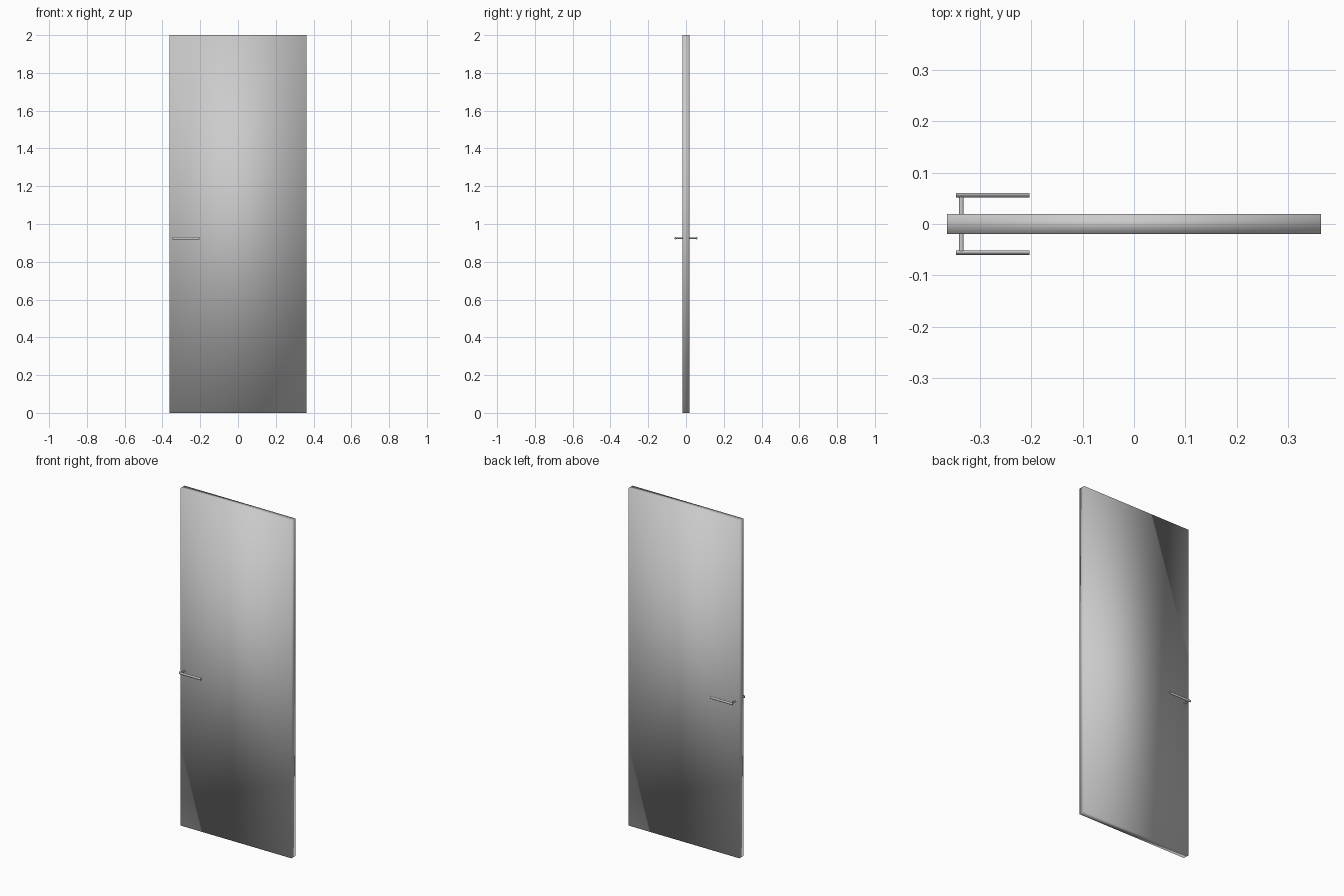
import bpy
from mathutils import Vector

if "Cube" in bpy.data.objects:
    bpy.data.objects.remove(bpy.data.objects["Cube"])


def smooth():
    bpy.ops.object.shade_smooth()


def box(name, size, loc):
    bpy.ops.mesh.primitive_cube_add(size=1, location=loc)
    ob = bpy.context.object
    ob.name = name
    ob.scale = size
    bpy.ops.object.transform_apply(location=False, rotation=False, scale=True)
    smooth()
    return ob


def rod(name, a, b, radius, squash=(1, 1, 1)):
    a, b = Vector(a), Vector(b)
    d = b - a
    bpy.ops.mesh.primitive_cylinder_add(vertices=16, radius=radius, depth=d.length)
    ob = bpy.context.object
    ob.name = name
    ob.rotation_euler = d.to_track_quat('Z', 'Y').to_euler()
    bpy.ops.object.transform_apply(location=False, rotation=True, scale=False)
    ob.scale = squash
    bpy.ops.object.transform_apply(location=False, rotation=False, scale=True)
    ob.location = (a + b) / 2
    bpy.ops.object.shade_smooth_by_angle()
    return ob


# door slab, smooth-shaded across its corners
box("door_panel", (0.727, 0.039, 2.0), (0, 0, 1))

# lever handle on each face: short neck and a slightly tall oval grip
HANDLE_Z = 0.924
for side, s in (("front", -1), ("back", 1)):
    rod(side + "_handle_neck", (-0.336, s * 0.015, HANDLE_Z),
        (-0.336, s * 0.056, HANDLE_Z), 0.0045)
    rod(side + "_handle_lever", (-0.346, s * 0.056, HANDLE_Z),
        (-0.203, s * 0.056, HANDLE_Z), 0.0045, (1, 1, 1.6))
